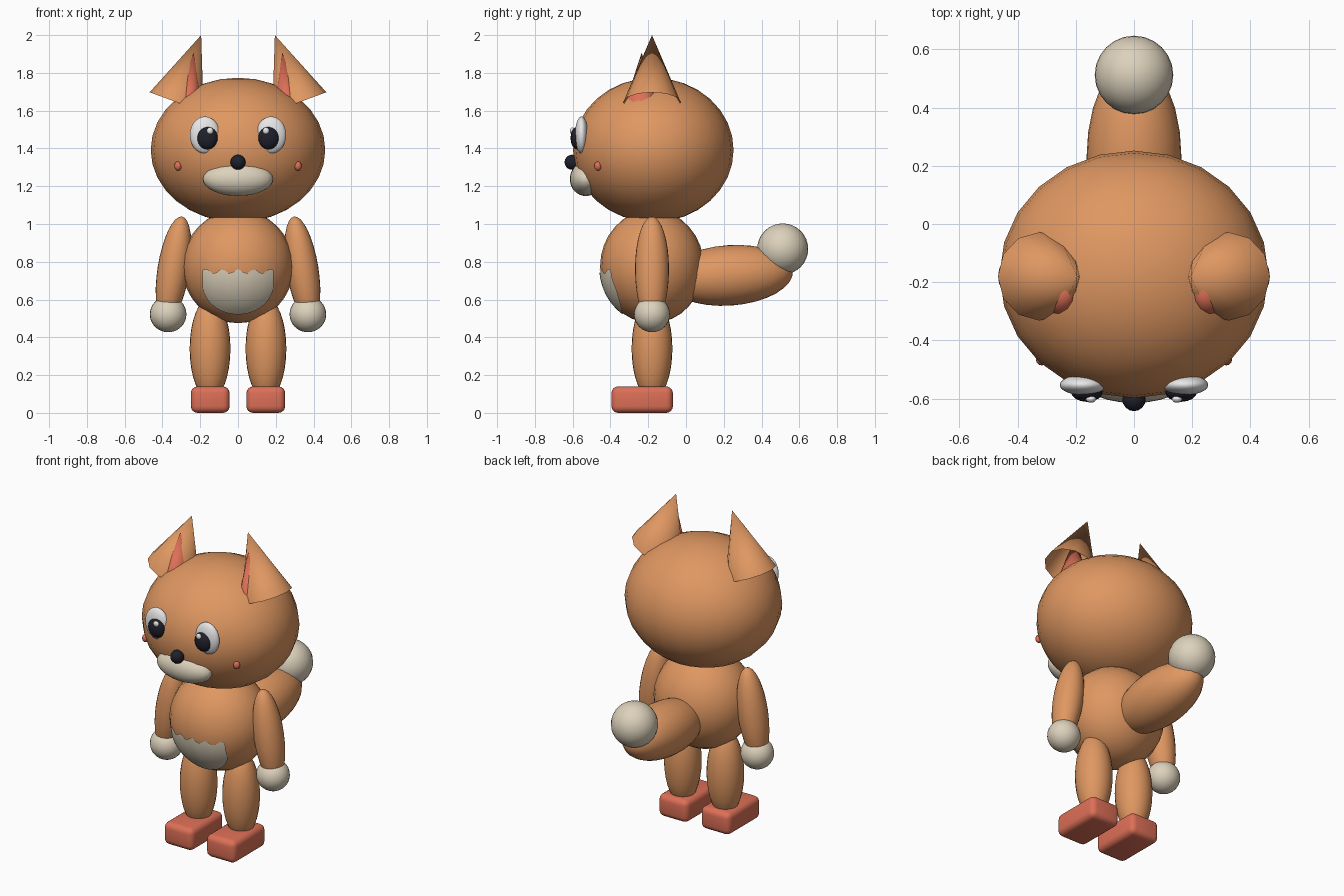
import bpy, bmesh, math
from mathutils import Vector, Matrix

if "Cube" in bpy.data.objects:
    bpy.data.objects.remove(bpy.data.objects["Cube"])


def material(name, rgb):
    m = bpy.data.materials.new(name)
    m.diffuse_color = (*rgb, 1)
    m.use_nodes = True
    m.node_tree.nodes["Principled BSDF"].inputs["Base Color"].default_value = m.diffuse_color
    return m


FUR = material("orange fur", (0.74, 0.31, 0.12))
CREAM = material("cream", (0.72, 0.64, 0.50))
RED = material("coral red", (0.72, 0.16, 0.095))
WHITE = material("white", (0.82, 0.82, 0.82))
BLACK = material("near black", (0.014, 0.014, 0.024))


def finish(bm, name, mat, angle=None):
    me = bpy.data.meshes.new(name)
    bmesh.ops.recalc_face_normals(bm, faces=bm.faces)
    bm.to_mesh(me)
    bm.free()
    me.materials.append(mat)
    ob = bpy.data.objects.new(name, me)
    bpy.context.collection.objects.link(ob)
    bpy.ops.object.select_all(action='DESELECT')
    ob.select_set(True)
    bpy.context.view_layer.objects.active = ob
    if angle:
        bpy.ops.object.shade_smooth_by_angle(angle=math.radians(angle))
    else:
        bpy.ops.object.shade_smooth()
    return ob


def ball(name, loc, radii, mat, rot=Matrix(), seg=24, rings=16):
    bm = bmesh.new()
    bmesh.ops.create_uvsphere(bm, u_segments=seg, v_segments=rings, radius=1)
    bm.transform(Matrix.Translation(loc) @ rot @ Matrix.Diagonal((*radii, 1)))
    return finish(bm, name, mat)


def cone(name, base, tip, radius, mat, squash=1.0, capped=False):
    base, tip = Vector(base), Vector(tip)
    axis = tip - base
    bm = bmesh.new()
    bmesh.ops.create_cone(bm, cap_ends=capped, segments=12, radius1=radius,
                          radius2=0, depth=axis.length)
    # tilt sideways and lean so the cone points from base to tip
    rot = Vector((0, 0, 1)).rotation_difference(axis).to_matrix().to_4x4()
    bm.transform(Matrix.Translation((base + tip) / 2) @ rot
                 @ Matrix.Diagonal((squash, 1, 1, 1)))
    return finish(bm, name, mat, 50)


def shoe(name, x):
    bm = bmesh.new()
    bmesh.ops.create_cube(bm, size=1)
    bm.transform(Matrix.Translation((x, -0.232, 0.07))
                 @ Matrix.Diagonal((0.205, 0.325, 0.14, 1)))
    bmesh.ops.bevel(bm, geom=bm.edges[:], offset=0.035, segments=4,
                    profile=0.5, affect='EDGES')
    return finish(bm, name, RED, 40)


def belly_patch():
    # thin plate lying just above the front of the body
    cols, rows = 24, 10
    c, r = Vector((0, -0.18, 0.775)), Vector((0.295, 0.275, 0.30))
    bm = bmesh.new()
    grid = []
    for i in range(cols + 1):
        x = -0.185 * math.cos(math.pi * i / cols)
        low = 0.69 - 0.165 * math.sqrt(max(0, 1 - (x / 0.187) ** 2))
        top = 0.75 + 0.012 * math.cos(x * 75)
        col = []
        for j in range(rows + 1):
            z = low + (top - low) * j / rows
            u = 1 - (x / r.x) ** 2 - ((z - c.z) / r.z) ** 2
            p = Vector((x, c.y - r.y * math.sqrt(u), z))
            n = Vector([(p[k] - c[k]) / r[k] ** 2 for k in range(3)]).normalized()
            col.append(bm.verts.new(p + n * 0.005))
        grid.append(col)
    for a, b in zip(grid, grid[1:]):
        for j in range(rows):
            bm.faces.new((a[j], b[j], b[j + 1], a[j + 1]))
    ob = finish(bm, "belly_patch", CREAM)
    if ob.data.polygons[0].normal.y > 0:
        ob.data.flip_normals()


# head, body and muzzle
ball("head", (0, -0.173, 1.392), (0.462, 0.425, 0.382), FUR)
ball("body", (0, -0.18, 0.775), (0.295, 0.275, 0.30), FUR)
belly_patch()
ball("muzzle", (0, -0.53, 1.238), (0.185, 0.085, 0.09), CREAM)
ball("nose", (0, -0.603, 1.327), (0.04, 0.04, 0.04), BLACK, seg=16, rings=10)

# tail
ball("tail", (0, 0.23, 0.728), (0.163, 0.337, 0.16), FUR,
     Matrix.Rotation(math.radians(4), 4, 'X'))
ball("tail_tip", (0, 0.512, 0.868), (0.135, 0.135, 0.135), CREAM)

# paired parts
for side, s in (("left", -1), ("right", 1)):
    ball(side + "_eye", (s * 0.175, -0.553, 1.471), (0.08, 0.035, 0.098), WHITE)
    ball(side + "_pupil", (s * 0.162, -0.576, 1.455), (0.055, 0.035, 0.06), BLACK,
         seg=16, rings=12)
    ball(side + "_eye_glint", (s * 0.148, -0.602, 1.493), (0.018, 0.012, 0.018), WHITE,
         seg=12, rings=8)
    ball(side + "_cheek", (s * 0.317, -0.466, 1.307), (0.02, 0.02, 0.025), RED,
         seg=12, rings=8)
    cone(side + "_ear", (s * 0.325, -0.18, 1.645), (s * 0.195, -0.18, 2.0), 0.152, FUR)
    cone(side + "_inner_ear", (s * 0.262, -0.235, 1.63), (s * 0.235, -0.235, 1.907),
         0.09, RED, 0.8)
    ball(side + "_arm", (s * 0.341, -0.18, 0.76), (0.085, 0.09, 0.283), FUR,
         Matrix.Rotation(math.radians(-s * 9), 4, 'Y'))
    ball(side + "_hand", (s * 0.37, -0.18, 0.522), (0.097, 0.095, 0.095), CREAM)
    ball(side + "_leg", (s * 0.148, -0.18, 0.34), (0.108, 0.108, 0.27), FUR)
    shoe(side + "_shoe", s * 0.147)
